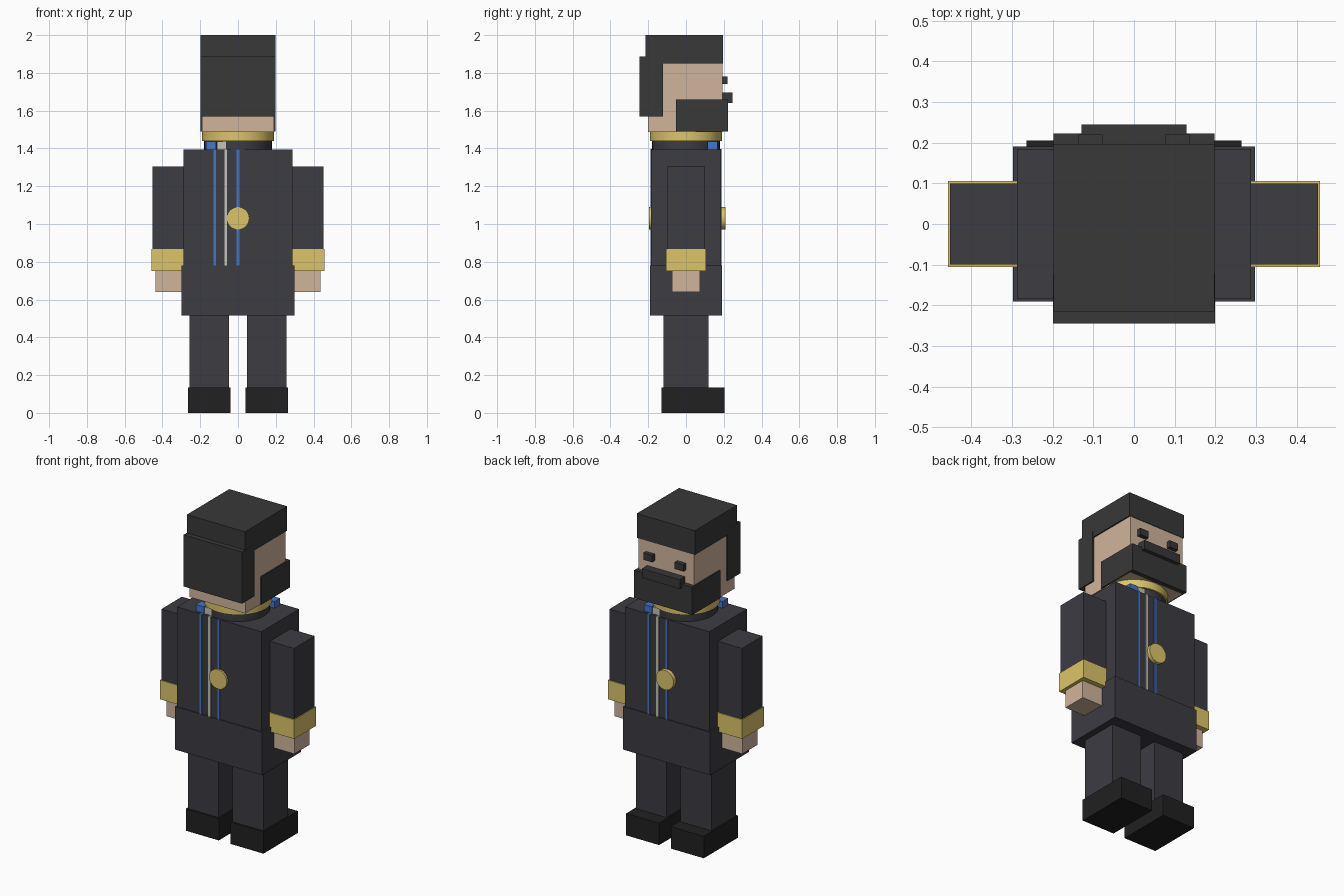
import bpy, math

if "Cube" in bpy.data.objects:
    bpy.data.objects.remove(bpy.data.objects["Cube"])


def material(name, r, g, b):
    m = bpy.data.materials.new(name)
    m.diffuse_color = (r, g, b, 1)
    m.use_nodes = True
    m.node_tree.nodes["Principled BSDF"].inputs["Base Color"].default_value = m.diffuse_color
    return m


CLOTH = material("cloth", 0.045, 0.045, 0.055)
BLACK = material("black", 0.015, 0.015, 0.015)
HAIR = material("hair", 0.04, 0.04, 0.04)
SKIN = material("skin", 0.64, 0.46, 0.33)
GOLD = material("gold", 0.72, 0.56, 0.14)
BLUE = material("blue", 0.06, 0.18, 0.6)
SILVER = material("silver", 0.55, 0.55, 0.5)


def box(name, x, y, z, mat):
    """Box from (min, max) ranges on each axis."""
    bpy.ops.mesh.primitive_cube_add(size=1, location=[sum(r) / 2 for r in (x, y, z)])
    o = bpy.context.object
    o.name = name
    o.scale = [abs(r[1] - r[0]) for r in (x, y, z)]
    bpy.ops.object.transform_apply(location=False, rotation=False, scale=True)
    o.data.materials.append(mat)
    return o


def disc(name, radius, depth, loc, mat, rot=(0, 0, 0)):
    bpy.ops.mesh.primitive_cylinder_add(vertices=32, radius=radius, depth=depth,
                                        location=loc, rotation=rot)
    o = bpy.context.object
    o.name = name
    o.data.materials.append(mat)
    bpy.ops.object.shade_smooth_by_angle()
    return o


# Paired limbs and facial features
for s, side in ((-1, "left"), (1, "right")):
    def pair(name, x, y, z, mat):
        box(f"{side}_{name}", (s * x[0], s * x[1]), y, z, mat)
    pair("boot", (0.04, 0.265), (-0.13, 0.205), (0, 0.135), BLACK)
    pair("leg", (0.048, 0.257), (-0.12, 0.12), (0.13, 0.53), CLOTH)
    pair("arm", (0.28, 0.453), (-0.1, 0.1), (0.8, 1.305), CLOTH)
    pair("cuff", (0.28, 0.458), (-0.106, 0.106), (0.75, 0.868), GOLD)
    pair("hand", (0.285, 0.437), (-0.075, 0.075), (0.64, 0.76), SKIN)
    pair("eye", (0.077, 0.137), (0.18, 0.22), (1.74, 1.782), HAIR)

# Coat and collar
box("coat_skirt", (-0.298, 0.298), (-0.19, 0.19), (0.515, 0.78), CLOTH)
box("coat_body", (-0.288, 0.288), (-0.184, 0.184), (0.77, 1.395), CLOTH)
disc("collar_band", 0.18, 0.06, (0, 0, 1.415), CLOTH)
disc("gold_collar", 0.19, 0.05, (0, 0, 1.465), GOLD)

# Coat cords and collar tabs, turned half a circle between back and front
for s, side in ((-1, "back"), (1, "front")):
    for x, mat, tag in ((0.123, BLUE, "outer"), (0.064, SILVER, "middle"), (0.0, BLUE, "inner")):
        box(f"{side}_{tag}_cord", (s * (x - 0.007), s * (x + 0.007)),
            (s * 0.17, s * 0.189), (0.78, 1.396), mat)
        box(f"{side}_{tag}_tab", (s * (x - 0.007), s * (x + 0.046)),
            (s * 0.115, s * 0.168), (1.385, 1.436), mat)

# Medallions
q = math.pi / 2
disc("front_medallion", 0.06, 0.03, (0, 0.193, 1.03), GOLD, (q, 0, 0))
disc("back_medallion", 0.06, 0.02, (0, -0.186, 1.03), GOLD, (q, 0, 0))

# Head and hair
box("head", (-0.19, 0.19), (-0.2, 0.194), (1.488, 1.87), SKIN)
box("hair_top", (-0.198, 0.198), (-0.215, 0.197), (1.85, 2.0), HAIR)
box("hair_back", (-0.199, 0.199), (-0.245, -0.122), (1.568, 1.887), HAIR)
box("beard", (-0.198, 0.198), (-0.052, 0.222), (1.489, 1.66), HAIR)
box("moustache", (-0.129, 0.129), (0.19, 0.245), (1.64, 1.697), HAIR)
